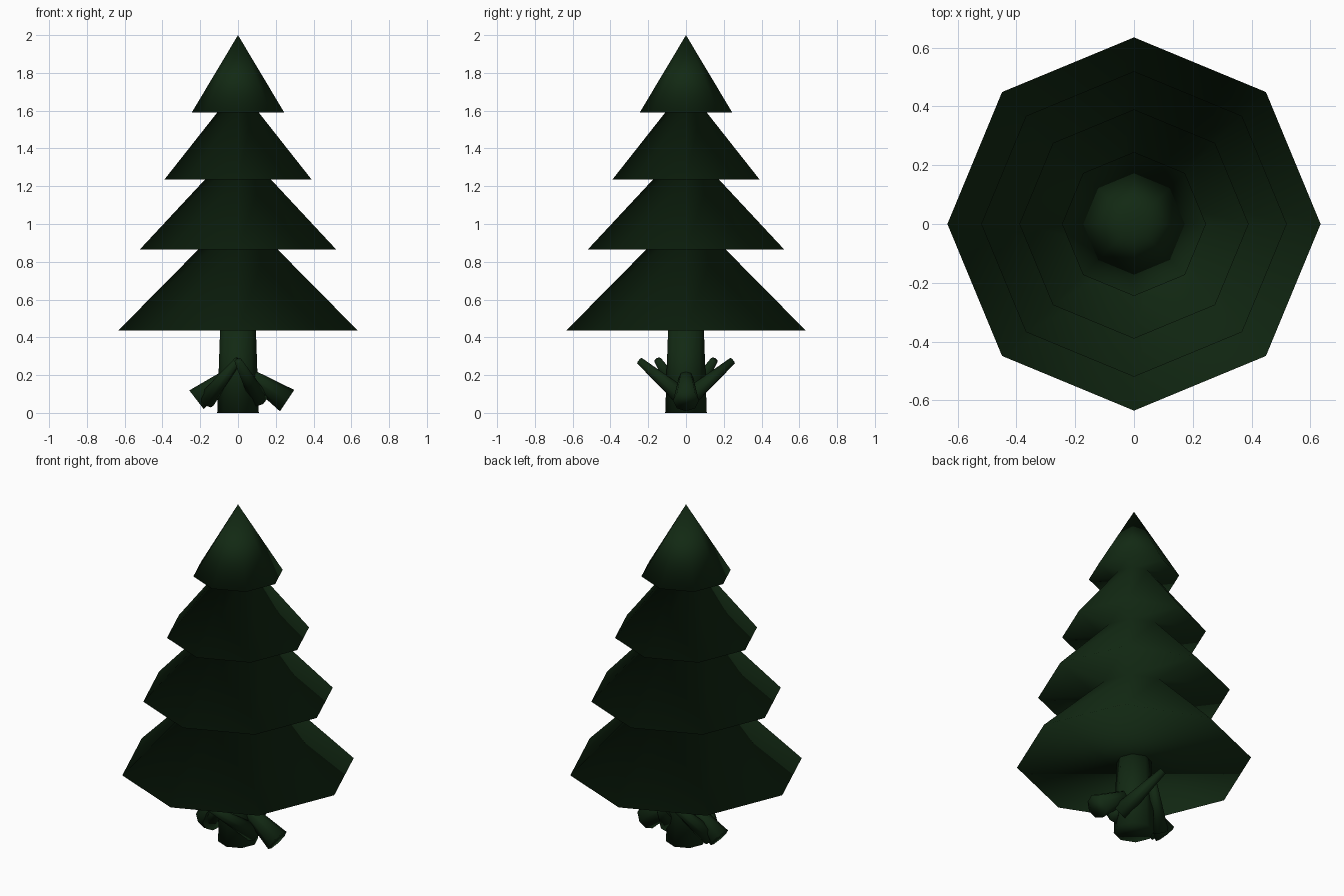
import bpy, bmesh, math
from mathutils import Vector

if "Cube" in bpy.data.objects:
    bpy.data.objects.remove(bpy.data.objects["Cube"])

green = bpy.data.materials.new("dark pine green")
green.diffuse_color = (0.006, 0.022, 0.0065, 1)
green.use_nodes = True
green.node_tree.nodes["Principled BSDF"].inputs["Base Color"].default_value = green.diffuse_color


def finish(bm, name):
    bmesh.ops.recalc_face_normals(bm, faces=bm.faces)
    mesh = bpy.data.meshes.new(name)
    bm.to_mesh(mesh)
    bm.free()
    mesh.materials.append(green)
    for p in mesh.polygons:
        p.use_smooth = True
    obj = bpy.data.objects.new(name, mesh)
    bpy.context.collection.objects.link(obj)
    return obj


def lathe(name, profile, sides=8):
    """Spin (radius, height) points into a closed faceted solid."""
    bm = bmesh.new()
    rings = []
    for r, z in profile:
        if r == 0:
            rings.append([bm.verts.new((0, 0, z))] * sides)
        else:
            rings.append([bm.verts.new((r * math.cos(i * math.tau / sides),
                                        r * math.sin(i * math.tau / sides), z))
                          for i in range(sides)])
    for a, b in zip(rings, rings[1:]):
        for i in range(sides):
            j = (i + 1) % sides
            quad = list(dict.fromkeys((a[i], a[j], b[j], b[i])))
            bm.faces.new(quad)
    bm.faces.new(rings[0])
    if profile[-1][0] > 0:
        bm.faces.new(rings[-1])
    return finish(bm, name)


def limb(name, thick_end, thin_end, r_thick, r_thin, sides=8):
    """Tapered log between two points."""
    a, b = Vector(thick_end), Vector(thin_end)
    bm = bmesh.new()
    bmesh.ops.create_cone(bm, cap_ends=True, segments=sides, radius1=r_thick,
                          radius2=r_thin, depth=(b - a).length)
    rot = (b - a).to_track_quat('Z', 'Y').to_matrix()
    for v in bm.verts:
        v.co = rot @ v.co + (a + b) / 2
    return finish(bm, name)


# Trunk
lathe("trunk", [(0.11, 0), (0.095, 0.435)])

# Four stacked foliage tiers as one stepped cone
lathe("foliage", [(0.635, 0.435), (0.21, 0.865),
                  (0.52, 0.865), (0.175, 1.235),
                  (0.39, 1.235), (0.11, 1.59),
                  (0.245, 1.59), (0, 2.0)])

# Thick side roots
limb("root_right", (0.26, 0, 0.065), (0, 0, 0.24), 0.068, 0.025)
limb("root_left", (-0.22, 0, 0.07), (0, 0, 0.24), 0.062, 0.025)

# Slim branches crossing the trunk, mirrored front to back
for side, label in ((-1, "front"), (1, "back")):
    limb("long_branch_" + label, (0.11, side * 0.01, 0.075),
         (0, side * 0.245, 0.275), 0.05, 0.02)
    limb("short_branch_" + label, (-0.17, side * 0.01, 0.065),
         (0, side * 0.15, 0.28), 0.05, 0.02)
